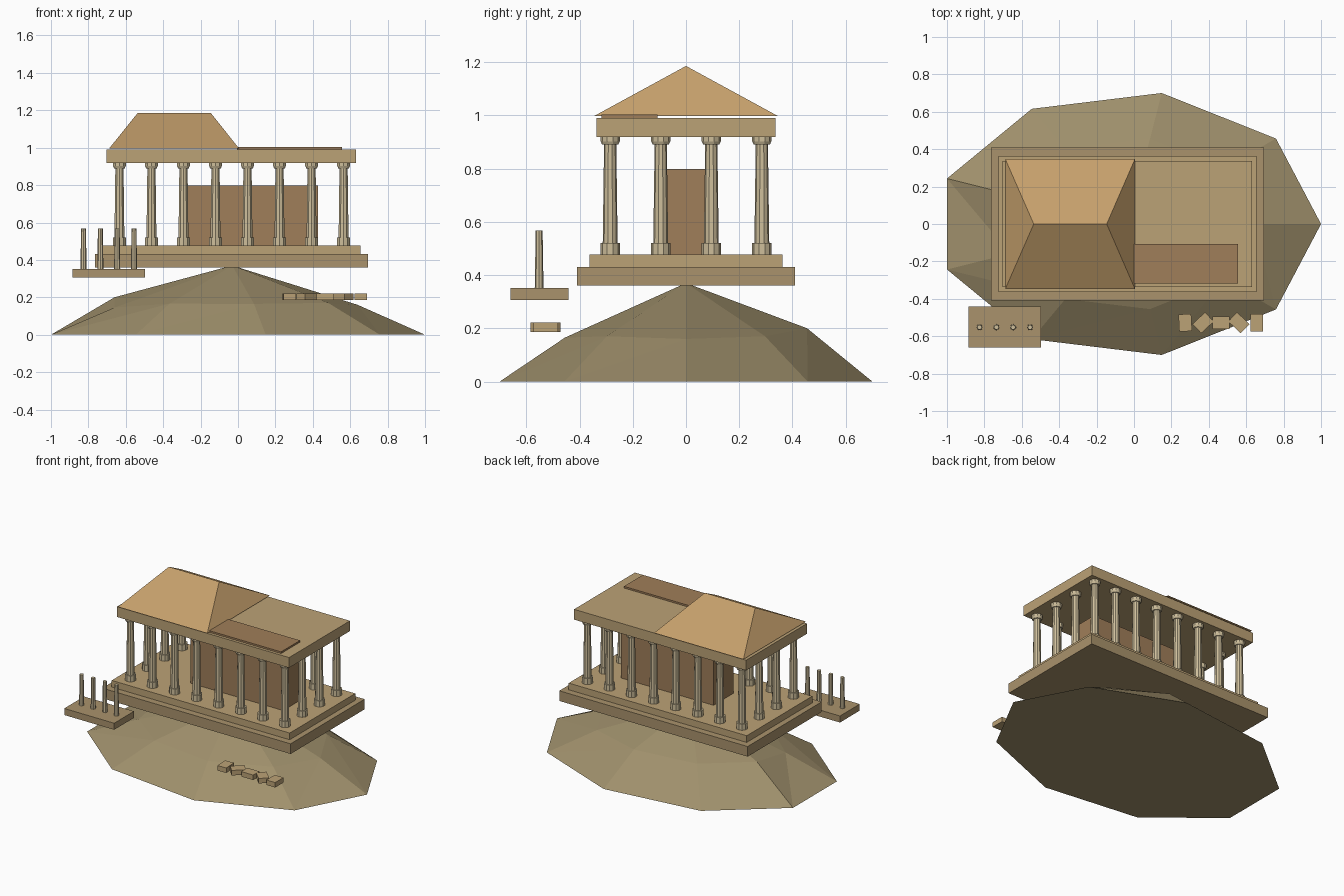
import bpy, bmesh
from math import radians, cos, sin

if "Cube" in bpy.data.objects:
    bpy.data.objects.remove(bpy.data.objects["Cube"])


def mat(name, rgb):
    m = bpy.data.materials.new(name)
    m.diffuse_color = (*rgb, 1)
    m.use_nodes = True
    m.node_tree.nodes["Principled BSDF"].inputs["Base Color"].default_value = m.diffuse_color
    return m


EARTH = mat("earth", (0.35, 0.28, 0.15))
STONE = mat("stone", (0.50, 0.36, 0.18))
DARK = mat("dark_stone", (0.40, 0.29, 0.15))
PALE = mat("pale_stone", (0.62, 0.52, 0.33))
WALL = mat("wall", (0.35, 0.21, 0.10))
ROOF = mat("roof", (0.56, 0.35, 0.15))


def mesh_obj(name, verts, faces, material):
    me = bpy.data.meshes.new(name)
    me.from_pydata(verts, [], faces)
    bm = bmesh.new()
    bm.from_mesh(me)
    bmesh.ops.recalc_face_normals(bm, faces=bm.faces)
    bm.to_mesh(me)
    bm.free()
    me.materials.append(material)
    ob = bpy.data.objects.new(name, me)
    bpy.context.collection.objects.link(ob)
    return ob


def box(name, x, y, z, material, rot=0):
    # x, y, z are (min, max) pairs
    c = [(a + b) / 2 for a, b in (x, y, z)]
    s = [b - a for a, b in (x, y, z)]
    bpy.ops.mesh.primitive_cube_add(size=1, location=c, rotation=(0, 0, radians(rot)))
    ob = bpy.context.object
    ob.name = name
    ob.scale = s
    ob.data.materials.append(material)
    return ob


def turned(name, x, y, profile, material, sides=10):
    # Stack of (radius, z) rings with closed ends
    verts, faces = [], []
    for r, z in profile:
        for k in range(sides):
            a = radians(360 * k / sides + 90)
            verts.append((x + r * cos(a), y + r * sin(a), z))
    for j in range(len(profile) - 1):
        for k in range(sides):
            n = (k + 1) % sides
            faces.append((j * sides + k, j * sides + n, (j + 1) * sides + n, (j + 1) * sides + k))
    faces.append(tuple(range(sides)))
    faces.append(tuple(range(len(verts) - sides, len(verts))))
    return mesh_obj(name, verts, faces, material)


# Rocky hill: nine-sided base, uneven middle ring, apex under the temple
CX = -0.031
ring_z = [0.16, 0.17, 0.20, 0.20, 0.20, 0.145, 0.166, 0.165, 0.17]
verts = []
for f, heights in ((1, [0] * 9), (0.65, ring_z)):
    for k, z in enumerate(heights):
        a = radians(40 * k)
        verts.append((CX + 1.031 * f * cos(a), 0.711 * f * sin(a), z))
verts.append((CX, 0, 0.37))
faces = [tuple(range(9))]
for k in range(9):
    n = (k + 1) % 9
    faces += [(k, n, 9 + n), (k, 9 + n, 9 + k), (9 + k, 9 + n, 18)]
mesh_obj("hill", verts, faces, EARTH)

# Stepped platform, inner chamber and entablature
box("lower_step", (-0.765, 0.695), (-0.41, 0.41), (0.36, 0.431), DARK)
box("upper_step", (-0.725, 0.655), (-0.363, 0.363), (0.431, 0.478), STONE)
box("inner_chamber", (-0.29, 0.427), (-0.11, 0.11), (0.478, 0.798), WALL)
box("entablature", (-0.702, 0.632), (-0.337, 0.337), (0.919, 0.991), STONE)

# Perimeter colonnade
column = [(0.036, 0.478), (0.036, 0.52), (0.028, 0.52), (0.023, 0.89),
          (0.03, 0.89), (0.036, 0.903), (0.036, 0.919)]
for i in range(8):
    for j in range(4):
        if i in (0, 7) or j in (0, 3):
            turned("column", -0.634 + 0.1712 * i, -0.285 + 0.19 * j, column, PALE)

# Surviving half of the hipped roof
x0, x1, h, zb, zt = -0.688, 0.005, 0.347, 0.997, 1.186
mesh_obj("hipped_roof",
         [(x0, -h, zb), (x1, -h, zb), (x1, h, zb), (x0, h, zb),
          (-0.536, 0, zt), (-0.146, 0, zt)],
         [(0, 1, 2, 3), (0, 1, 5, 4), (2, 3, 4, 5), (1, 2, 5), (3, 0, 4)], ROOF)

# Collapsed roof slab
box("fallen_roof_slab", (-0.005, 0.556), (-0.317, -0.107), (0.988, 1.003), WALL)

# Side terrace with four slim posts
box("side_terrace", (-0.885, -0.498), (-0.66, -0.441), (0.306, 0.352), DARK)
for i in range(4):
    turned("terrace_post", -0.826 + 0.09 * i, -0.552,
           [(0.0165, 0.352), (0.013, 0.567)], PALE, 8)

# Fallen blocks on the slope
for i, rot in enumerate((93, 43, 0, 136, 90)):
    x = 0.274 + 0.0955 * i
    box("fallen_block", (x - 0.046, x + 0.046), (-0.562, -0.494), (0.186, 0.221), STONE, rot)
